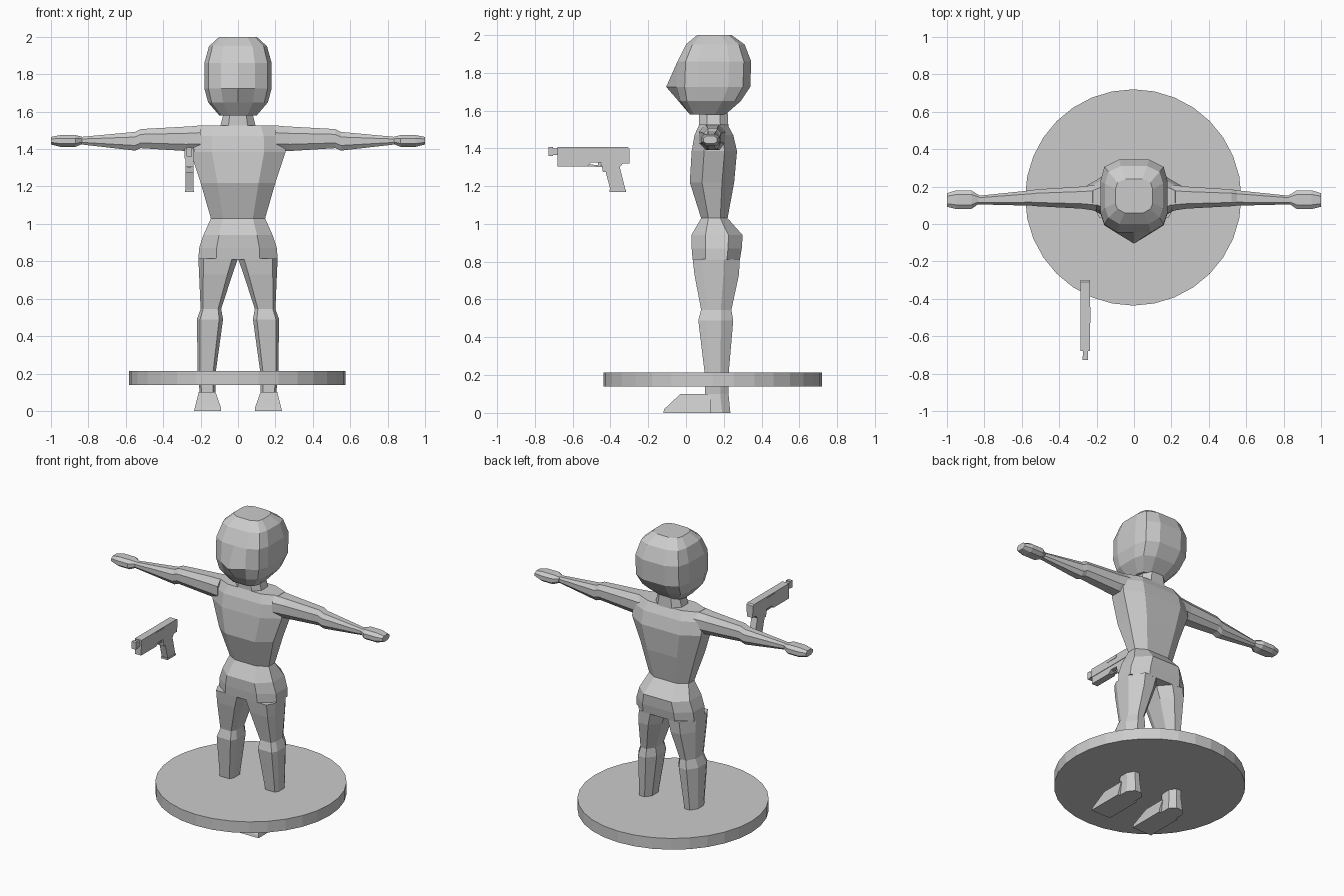
import bpy, bmesh, math

grey = bpy.data.materials.new("plain grey")
grey.diffuse_color = (0.6, 0.6, 0.6, 1)


def finish(name, bm, mirror=False):
    bmesh.ops.recalc_face_normals(bm, faces=bm.faces)
    me = bpy.data.meshes.new(name)
    bm.to_mesh(me)
    bm.free()
    ob = bpy.data.objects.new(name, me)
    me.materials.append(grey)
    bpy.context.collection.objects.link(ob)
    if mirror:
        ob.modifiers.new("other side", 'MIRROR')
    return ob


OCT = [(-.55, -1), (.55, -1), (1, -.45), (1, .45), (.55, 1), (-.55, 1), (-1, .45), (-1, -.45)]
LEG = [(-.7, -1), (.75, -1), (1, -.6), (1, .3), (.4, 1), (-.4, 1), (-1, .4), (-1, -.6)]
BOX = [(-1, -1), (1, -1), (1, 1), (-1, 1)]
half = [(.5, -1), (.88, -.78), (1, -.45), (1, .4), (.88, .8), (.45, 1)]
SKULL = [(0, -1)] + half + [(0, 1)] + [(-u, v) for u, v in reversed(half)]


def loft(name, rings, shape, axis='z', mirror=False, cone=None):
    """Skin sections (position, a0, a1, b0, b1) along an axis."""
    bm = bmesh.new()
    loops = []
    for p, a0, a1, b0, b1 in rings:
        loop = []
        for u, v in shape:
            a = (a0 + a1) / 2 + u * (a1 - a0) / 2
            b = (b0 + b1) / 2 + v * (b1 - b0) / 2
            if cone and u == 0 and v < 0 and p in cone:
                b = cone[p]
            loop.append(bm.verts.new((a, b, p) if axis == 'z' else (p, a, b)))
        loops.append(loop)
    n = len(shape)
    for lo, hi in zip(loops, loops[1:]):
        for i in range(n):
            j = (i + 1) % n
            bm.faces.new((lo[i], lo[j], hi[j], hi[i]))
    bm.faces.new(loops[0])
    bm.faces.new(loops[-1])
    return finish(name, bm, mirror)


def plate(name, outline, x, width):
    """Extrude a y,z outline across x, centred on x."""
    bm = bmesh.new()
    f = bm.faces.new([bm.verts.new((x - width / 2, y, z)) for y, z in outline])
    r = bmesh.ops.extrude_face_region(bm, geom=[f])
    for v in r['geom']:
        if isinstance(v, bmesh.types.BMVert):
            v.co.x += width
    return finish(name, bm)


def rect(y0, y1, z0, z1):
    return [(y0, z0), (y1, z0), (y1, z1), (y0, z1)]


# Round base
bm = bmesh.new()
bmesh.ops.create_cone(bm, cap_ends=True, segments=32, radius1=.578, radius2=.578, depth=.075)
bmesh.ops.translate(bm, verts=bm.verts, vec=(-.004, .142, .177))
finish("base_disc", bm)

# Head with a pointed face mask
loft("head", [(1.58, -.1, .1, .02, .21), (1.65, -.16, .16, -.03, .29),
              (1.725, -.18, .18, -.05, .34), (1.86, -.18, .18, -.045, .345),
              (1.95, -.155, .155, 0, .31), (2, -.1, .1, .06, .24)],
     SKULL, cone={1.65: -.04, 1.725: -.105})
loft("neck", [(1.5, -.1, .1, .07, .225), (1.6, -.075, .075, .07, .22)], OCT)

# Body
loft("torso", [(1.03, -.145, .145, .08, .22), (1.22, -.2, .2, .02, .255),
               (1.385, -.255, .255, .03, .27), (1.47, -.25, .25, .045, .25),
               (1.525, -.22, .22, .07, .22)], OCT)
loft("hips", [(.81, -.212, .212, .035, .285), (.87, -.208, .208, .03, .295),
              (.94, -.185, .185, .028, .3), (1.03, -.145, .145, .08, .22)], OCT)

# Limbs
loft("arm", [(.2, .07, .21, 1.39, 1.525), (.28, .082, .2, 1.39, 1.52),
             (.52, .095, .185, 1.405, 1.507), (.55, .098, .18, 1.392, 1.492),
             (.84, .105, .15, 1.425, 1.465)], OCT, 'x', True)
loft("hand", [(.83, .108, .155, 1.428, 1.465), (.87, .08, .18, 1.412, 1.475),
              (.95, .08, .18, 1.412, 1.475), (1, .092, .165, 1.425, 1.465)], OCT, 'x', True)
loft("leg", [(0, .105, .22, .11, .235), (.1, .12, .205, .1, .225), (.2, .12, .215, .1, .225),
             (.49, .08, .22, .065, .25), (.545, .09, .2, .08, .24),
             (.73, .03, .208, .045, .28), (.815, 0, .212, .035, .285)], LEG, mirror=True)
loft("foot", [(0, .09, .235, -.12, .13), (.02, .092, .23, -.115, .13),
              (.1, .12, .21, -.03, .13)], BOX, mirror=True)

# Pistol
GX = -.26
plate("pistol_slide", [(-.68, 1.35), (-.3, 1.35), (-.3, 1.4), (-.31, 1.407), (-.68, 1.407)], GX, .05)
plate("pistol_frame", [(-.68, 1.305), (-.52, 1.305), (-.5, 1.325), (-.3, 1.32), (-.3, 1.35),
                       (-.68, 1.35)], GX, .044)
plate("trigger_guard", [(-.52, 1.305), (-.44, 1.3), (-.44, 1.31), (-.52, 1.315)], GX, .02)
plate("trigger", [(-.465, 1.305), (-.455, 1.305), (-.45, 1.33), (-.465, 1.33)], GX, .015)
plate("pistol_grip", [(-.4, 1.18), (-.32, 1.18), (-.35, 1.3), (-.33, 1.325), (-.45, 1.33),
                      (-.44, 1.275), (-.425, 1.275)], GX, .044)
plate("magazine_base", rect(-.405, -.317, 1.17, 1.182), GX, .048)
plate("ejection_port", rect(-.53, -.445, 1.385, 1.4), GX, .054)
plate("muzzle", rect(-.715, -.675, 1.365, 1.4), GX, .028)
plate("muzzle_tip", rect(-.727, -.705, 1.36, 1.408), GX, .03)
